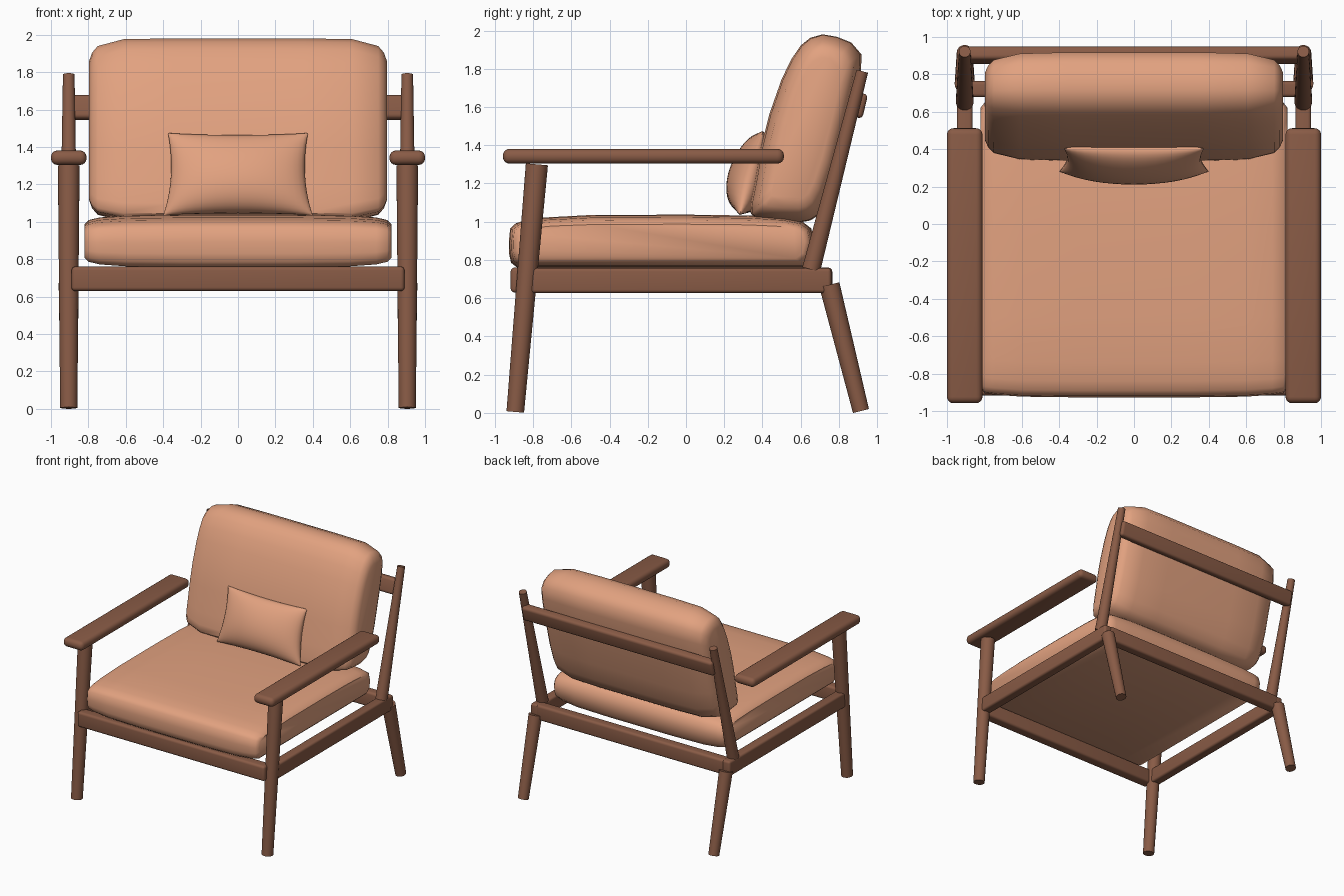
import bpy, bmesh, math
from mathutils import Vector, Matrix

if "Cube" in bpy.data.objects:
    bpy.data.objects.remove(bpy.data.objects["Cube"])


def material(name, rgb):
    m = bpy.data.materials.new(name)
    m.diffuse_color = (*rgb, 1)
    m.use_nodes = True
    m.node_tree.nodes["Principled BSDF"].inputs["Base Color"].default_value = m.diffuse_color
    return m


WOOD = material("brown wood", (0.25, 0.105, 0.061))
FABRIC = material("peach fabric", (0.76, 0.36, 0.215))


def finish(name, bm, mat, angle=35):
    bmesh.ops.recalc_face_normals(bm, faces=bm.faces)
    mesh = bpy.data.meshes.new(name)
    bm.to_mesh(mesh)
    bm.free()
    mesh.materials.append(mat)
    ob = bpy.data.objects.new(name, mesh)
    bpy.context.collection.objects.link(ob)
    bpy.ops.object.select_all(action='DESELECT')
    ob.select_set(True)
    bpy.context.view_layer.objects.active = ob
    bpy.ops.object.shade_smooth_by_angle(angle=math.radians(angle))
    return ob


def bar(name, lo, hi, bevel, tilt=0):
    """Rounded wooden bar between two corners, optionally tilted about x."""
    lo, hi = Vector(lo), Vector(hi)
    bm = bmesh.new()
    bmesh.ops.create_cube(bm, size=1)
    bmesh.ops.scale(bm, vec=hi - lo, verts=bm.verts)
    bmesh.ops.bevel(bm, geom=bm.edges[:], offset=bevel, segments=4,
                    profile=0.5, affect='EDGES')
    bm.transform(Matrix.Translation((lo + hi) / 2) @ Matrix.Rotation(tilt, 4, 'X'))
    return finish(name, bm, WOOD)


def rod(name, a, b, ra, rb):
    """Tapered round rod from a to b."""
    a, b = Vector(a), Vector(b)
    d = b - a
    bm = bmesh.new()
    bmesh.ops.create_cone(bm, cap_ends=True, segments=28, radius1=ra,
                          radius2=rb, depth=d.length)
    bm.transform(Matrix.Translation((a + b) / 2)
                 @ d.to_track_quat('Z', 'Y').to_matrix().to_4x4())
    return finish(name, bm, WOOD)


def cushion(name, profile, stations, tilt=0):
    """Side profile (y, z) lofted along x; each station is (x, y inset, z inset)."""
    rot = Matrix.Rotation(tilt, 2)
    pts = [rot @ Vector(p) for p in profile]
    lo = Vector([min(p[i] for p in pts) for i in (0, 1)])
    hi = Vector([max(p[i] for p in pts) for i in (0, 1)])
    mid, half = (lo + hi) / 2, (hi - lo) / 2
    full = [(-x, *d) for x, *d in stations] + [(x, *d) for x, *d in reversed(stations)]
    bm = bmesh.new()
    rings = []
    for x, *d in full:
        ring = []
        for p in pts:
            q = Vector([mid[i] + (p[i] - mid[i]) * (1 - d[i] / half[i]) for i in (0, 1)])
            q = rot.transposed() @ q
            ring.append(bm.verts.new((x, q[0], q[1])))
        rings.append(ring)
    n = len(pts)
    for r, s in zip(rings, rings[1:]):
        for i in range(n):
            bm.faces.new((r[i], r[(i + 1) % n], s[(i + 1) % n], s[i]))
    bm.faces.new(rings[0])
    bm.faces.new(rings[-1])
    return finish(name, bm, FABRIC, 45)


# Legs, back posts, armrests and side rails on both sides
for side, s in (("left", -1), ("right", 1)):
    x = s * 0.905
    rod(f"{side}_front_leg", (x, -0.893, 0.005), (x, -0.78, 1.3), 0.046, 0.058)
    rod(f"{side}_back_leg", (x, 0.915, 0.01), (x, 0.75, 0.67), 0.043, 0.054)
    rod(f"{side}_back_post", (x, 0.655, 0.75), (x, 0.922, 1.787), 0.048, 0.031)
    bar(f"{side}_armrest", (x - 0.095, -0.958, 1.304), (x + 0.095, 0.512, 1.381), 0.034)
    bar(f"{side}_side_rail", (x - 0.042, -0.82, 0.627), (x + 0.042, 0.76, 0.757), 0.018)

# Cross rails
bar("front_rail", (-0.89, -0.917, 0.63), (0.89, -0.825, 0.76), 0.02)
bar("rear_rail", (-0.89, 0.678, 0.63), (0.89, 0.765, 0.76), 0.02)
bar("back_rail", (-0.905, 0.866, 1.545), (0.905, 0.938, 1.675), 0.022, math.radians(-14))

# Seat cushion
seat = [(-0.88, 0.758), (-0.915, 0.785), (-0.925, 0.83), (-0.927, 0.89),
        (-0.92, 0.965), (-0.89, 0.992), (-0.84, 1.008), (-0.74, 1.022), (-0.5, 1.035),
        (0.0, 1.037), (0.35, 1.032), (0.52, 1.02), (0.61, 1.0), (0.655, 0.965),
        (0.672, 0.89), (0.658, 0.8), (0.62, 0.758)]
cushion("seat_cushion", seat, [(0.82, 0.05, 0.05), (0.798, 0.022, 0.028),
                               (0.74, 0.014, 0.014), (0.6, 0.004, 0.004), (0.3, 0, 0)])

# Back cushion
back = [(0.36, 1.022), (0.338, 1.045), (0.34, 1.1), (0.36, 1.2), (0.395, 1.4),
        (0.435, 1.56), (0.50, 1.745), (0.55, 1.848), (0.60, 1.922), (0.65, 1.962),
        (0.715, 1.98), (0.79, 1.967), (0.865, 1.937), (0.918, 1.875), (0.915, 1.77),
        (0.88, 1.6), (0.797, 1.27), (0.74, 1.11), (0.695, 1.035), (0.65, 1.006),
        (0.60, 0.997), (0.48, 1.005)]
cushion("back_cushion", back, [(0.796, 0.1, 0.12), (0.78, 0.068, 0.075),
                               (0.75, 0.04, 0.04), (0.61, 0.008, 0.003),
                               (0.35, 0, 0)], math.radians(15))

# Throw pillow: two bulging sheets with pinched sides
bm = bmesh.new()
N = 20
t = math.radians(15.5)
for sign in (-1, 1):
    grid = []
    for j in range(N + 1):
        v = math.sin(math.pi * (j / N - 0.5))
        row = []
        for i in range(N + 1):
            u = math.sin(math.pi * (i / N - 0.5))
            bulge = 0.115 * math.sqrt(max(0, (1 - u * u) * (1 - v * v))) * (1 - 0.15 * v)
            px = u * (0.387 - 0.012 * v) * (1 - 0.075 * (1 - v * v))
            h = v * 0.228 * (1 - 0.06 * (1 - u * u))
            row.append(bm.verts.new((px,
                                     0.342 + h * math.sin(t) + sign * bulge * math.cos(t),
                                     1.255 + h * math.cos(t) - sign * bulge * math.sin(t))))
        grid.append(row)
    for j in range(N):
        for i in range(N):
            bm.faces.new((grid[j][i], grid[j][i + 1], grid[j + 1][i + 1], grid[j + 1][i]))
bmesh.ops.remove_doubles(bm, verts=bm.verts, dist=0.0005)
finish("throw_pillow", bm, FABRIC, 60)
